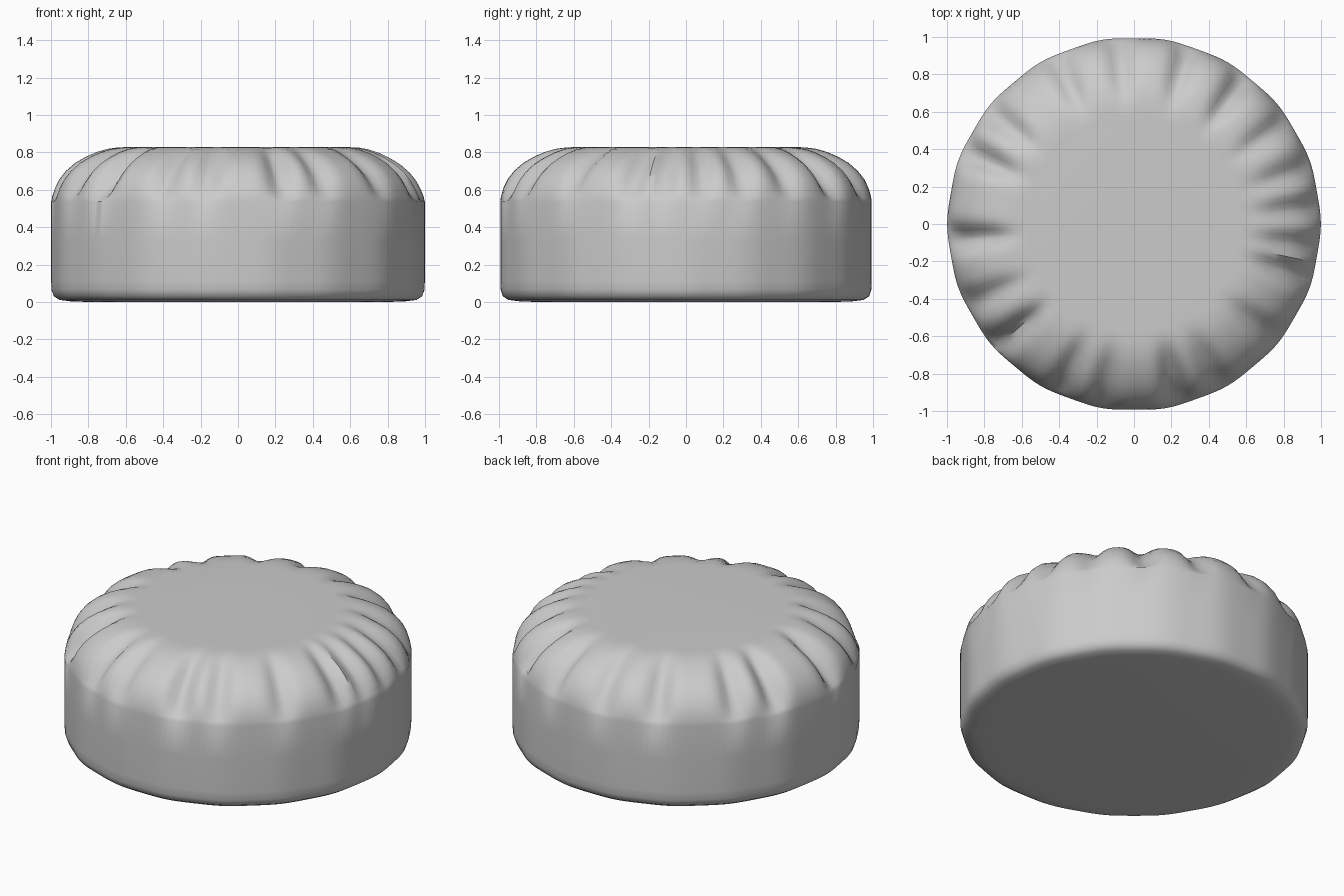
import bpy, bmesh
from math import radians, degrees, sin, cos, pi, exp

if "Cube" in bpy.data.objects:
    bpy.data.objects.remove(bpy.data.objects["Cube"])

SEG = 180
# (radius, height, inward pleat strength) from the base up to the flat top
PROFILE = [(0.80, 0.004, 0), (0.90, 0.008, 0), (0.955, 0.015, 0), (0.985, 0.035, 0),
           (0.997, 0.07, 0), (0.999, 0.12, 0), (0.999, 0.33, 0), (0.999, 0.54, 0.0),
           (0.995, 0.57, 0.3), (0.982, 0.615, 0.7), (0.96, 0.66, 0.95), (0.925, 0.705, 1),
           (0.875, 0.748, 1), (0.82, 0.78, 0.9), (0.76, 0.806, 0.65), (0.70, 0.823, 0.35),
           (0.64, 0.831, 0.1), (0.58, 0.832, 0)]
# Uneven gathered pleats around the rim: (angle, depth)
PLEATS = [(5, .05), (18, .05), (34, .05), (53, .07), (73, .055), (95, .05), (115, .06),
          (142, .06), (157, .075), (185, .08), (206, .05), (222, .085), (246, .055),
          (260, .05), (284, .07), (298, .05), (321, .05), (343, .06), (353, .05)]


def pleat(a):
    """Depth of the folds at an angle in degrees."""
    d = 0
    for c, depth in PLEATS:
        diff = (a - c + 180) % 360 - 180
        d = max(d, depth * exp(-(diff / 4.2) ** 2))
    return d


# Round cushion-like body with a gathered rim
bm = bmesh.new()
rings = []
for r, z, k in PROFILE:
    ring = []
    for i in range(SEG):
        t = 2 * pi * i / SEG
        d = pleat(degrees(t)) * k
        facet = 1 - 0.006 * (1 - cos(18 * t)) / 2
        ring.append(bm.verts.new(((r * facet - 0.75 * d) * cos(t),
                                  (r * facet - 0.75 * d) * sin(t), z - 0.6 * d)))
    rings.append(ring)
for lo, hi in zip(rings, rings[1:]):
    for i in range(SEG):
        j = (i + 1) % SEG
        bm.faces.new((lo[i], lo[j], hi[j], hi[i]))
# Flat base and flat top
bm.faces.new(rings[0][::-1])
bm.faces.new(rings[-1])
bmesh.ops.recalc_face_normals(bm, faces=bm.faces)
bmesh.ops.translate(bm, vec=(0, 0, -0.004), verts=bm.verts)
mesh = bpy.data.meshes.new("pleated_cushion")
bm.to_mesh(mesh)
bm.free()
body = bpy.data.objects.new("pleated_cushion", mesh)
bpy.context.collection.objects.link(body)
bpy.context.view_layer.objects.active = body
body.select_set(True)
bpy.ops.object.shade_smooth_by_angle(angle=radians(50))
